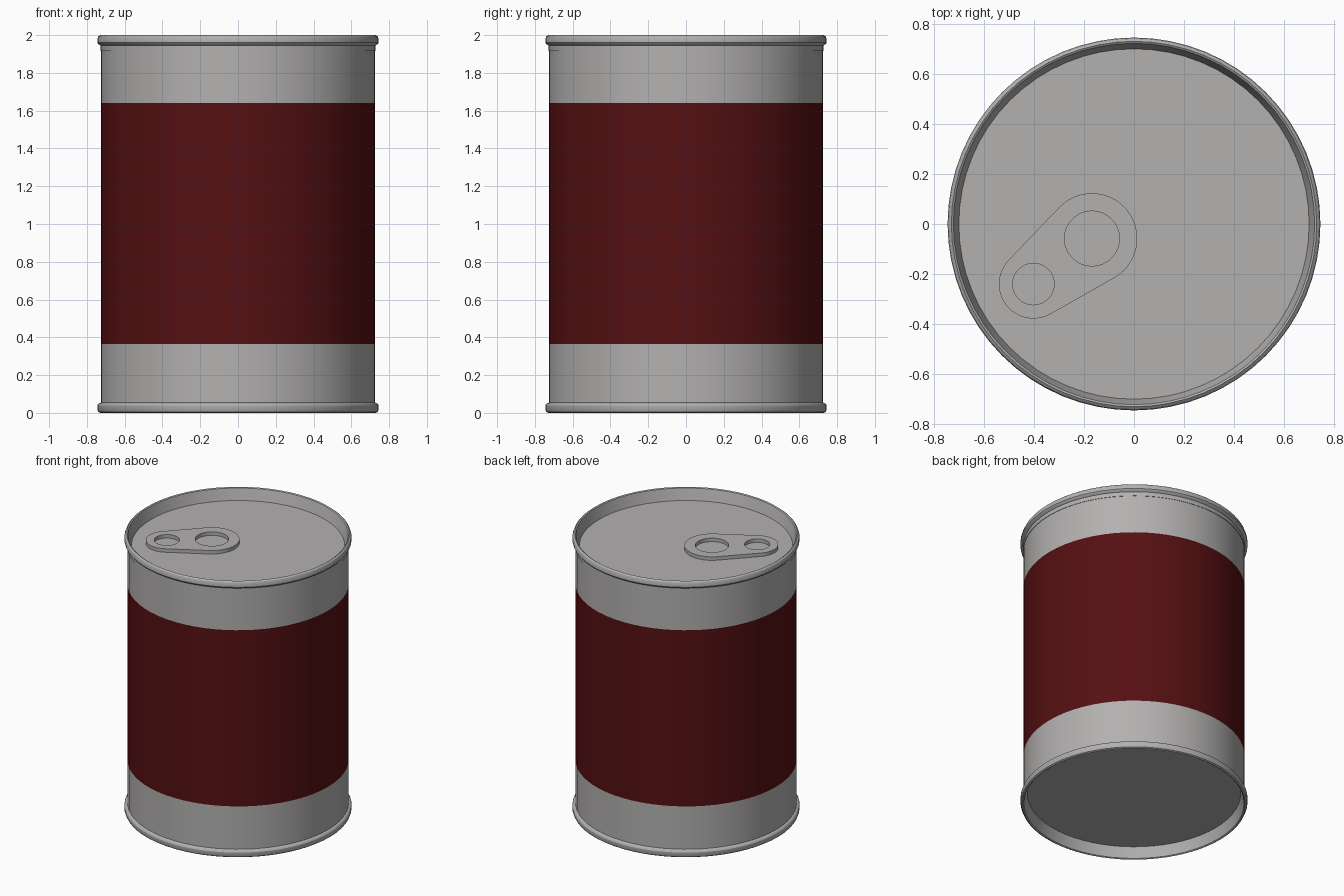
import bpy, bmesh, math

if "Cube" in bpy.data.objects:
    bpy.data.objects.remove(bpy.data.objects["Cube"])

SEG = 64

def material(name, rgb):
    m = bpy.data.materials.new(name)
    m.diffuse_color = (*rgb, 1)
    m.use_nodes = True
    m.node_tree.nodes["Principled BSDF"].inputs["Base Color"].default_value = m.diffuse_color
    return m

metal = material("tin grey", (0.45, 0.44, 0.435))
red = material("dark red", (0.09, 0.005, 0.006))

def finish(bm, name, mat, angle=30):
    bmesh.ops.recalc_face_normals(bm, faces=bm.faces)
    me = bpy.data.meshes.new(name)
    bm.to_mesh(me)
    bm.free()
    me.materials.append(mat)
    ob = bpy.data.objects.new(name, me)
    bpy.context.collection.objects.link(ob)
    bpy.ops.object.select_all(action='DESELECT')
    ob.select_set(True)
    bpy.context.view_layer.objects.active = ob
    bpy.ops.object.shade_smooth_by_angle(angle=math.radians(angle))
    return ob

# Can: one lathed profile, closed by recessed end panels
rim_top = [(0.725, 1.915), (0.728, 1.915), (0.728, 1.945), (0.74, 1.953), (0.745, 1.96),
           (0.745, 1.978), (0.74, 1.992), (0.73, 2.0), (0.722, 1.995), (0.70, 1.915)]
rim_low = [(0.70, 0.08), (0.722, 0.005), (0.73, 0.0), (0.74, 0.006), (0.745, 0.018),
           (0.745, 0.04), (0.74, 0.048), (0.725, 0.055)]
profile = rim_low + [(0.725, 0.365), (0.725, 1.64)] + rim_top
bm = bmesh.new()
rings = [[bm.verts.new((r * math.cos(2 * math.pi * i / SEG), r * math.sin(2 * math.pi * i / SEG), z))
          for i in range(SEG)] for r, z in profile]
for a, b in zip(rings, rings[1:]):
    for i in range(SEG):
        j = (i + 1) % SEG
        bm.faces.new((a[i], a[j], b[j], b[i]))
bm.faces.new(rings[0])
bm.faces.new(rings[-1])
can = finish(bm, "can", metal)

# Label band chosen by height
can.data.materials.append(red)
for f in can.data.polygons:
    zs = [can.data.vertices[v].co.z for v in f.vertices]
    if min(zs) > 0.36 and max(zs) < 1.65:
        f.material_index = 1

# Pull tab: tapered capsule outline with two round holes
small, big = (-0.402, -0.24), (-0.168, -0.058)
r_small, r_big = 0.138, 0.181
dx, dy = big[0] - small[0], big[1] - small[1]
heading = math.atan2(dy, dx)
tangent = math.acos((r_small - r_big) / math.hypot(dx, dy))

def arc(c, r, a0, a1, n):
    return [(c[0] + r * math.cos(a0 + (a1 - a0) * i / n), c[1] + r * math.sin(a0 + (a1 - a0) * i / n))
            for i in range(n + 1)]

outline = (arc(big, r_big, heading - (math.pi - (math.pi - tangent)), heading + tangent, 28)
           + arc(small, r_small, heading + tangent, heading + 2 * math.pi - tangent, 24))
holes = [arc(small, 0.083, 0, 2 * math.pi, 32)[:-1], arc(big, 0.11, 0, 2 * math.pi, 32)[:-1]]
curve = bpy.data.curves.new("tab_outline", 'CURVE')
curve.dimensions = '2D'
curve.fill_mode = 'BOTH'
curve.extrude = 0.0135
for pts in [outline] + holes:
    s = curve.splines.new('POLY')
    s.points.add(len(pts) - 1)
    for p, (x, y) in zip(s.points, pts):
        p.co = (x, y, 0, 1)
    s.use_cyclic_u = True
helper = bpy.data.objects.new("tab_outline", curve)
bpy.context.collection.objects.link(helper)
bpy.context.view_layer.update()
mesh = bpy.data.meshes.new_from_object(helper.evaluated_get(bpy.context.evaluated_depsgraph_get()))
bm = bmesh.new()
bm.from_mesh(mesh)
bpy.data.objects.remove(helper)
bpy.data.meshes.remove(mesh)
bmesh.ops.remove_doubles(bm, verts=bm.verts, dist=0.0005)
bmesh.ops.translate(bm, verts=bm.verts, vec=(0, 0, 1.927))
for f in bm.faces:
    f.material_index = 0
finish(bm, "pull_tab", metal)
